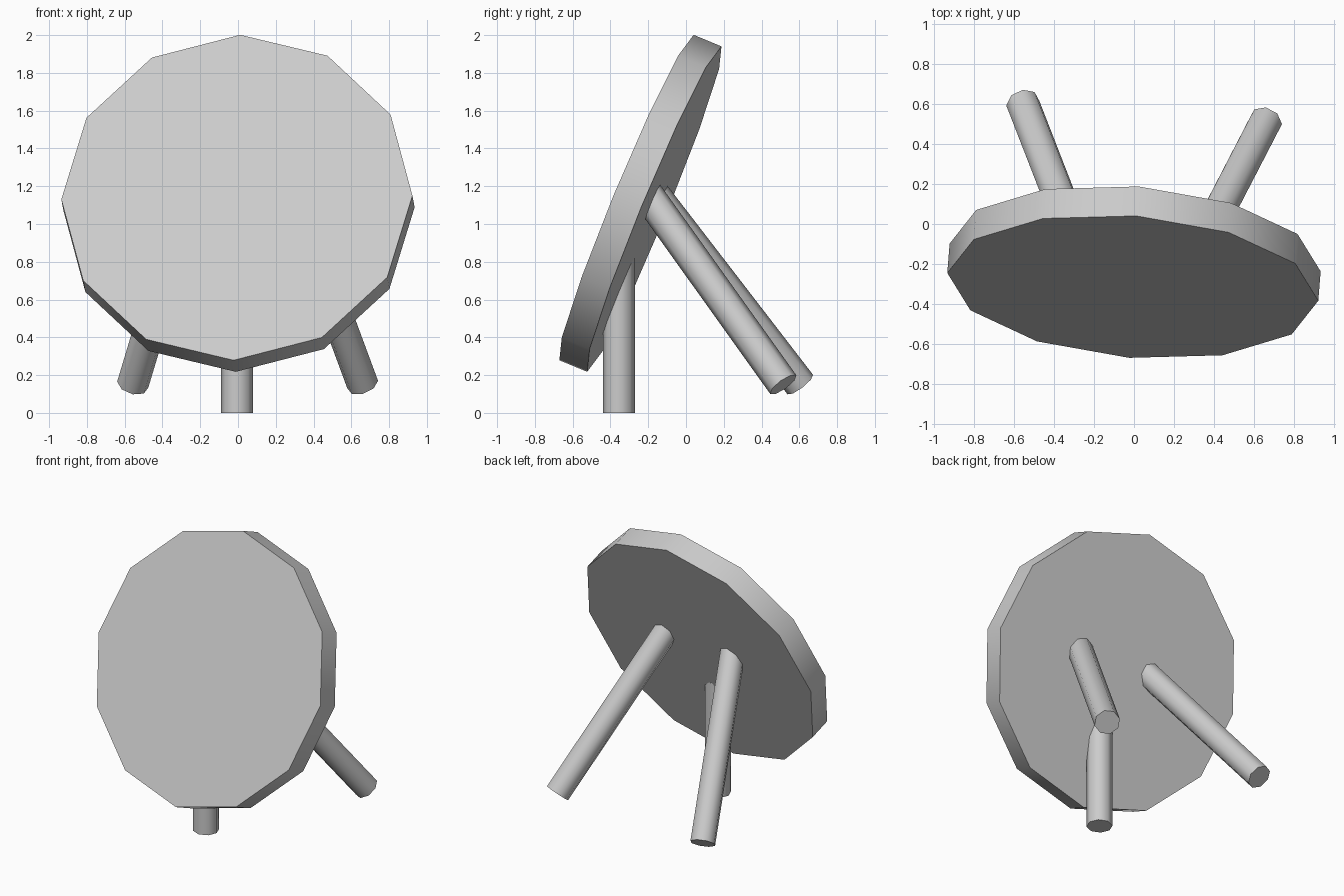
import bpy
from math import radians
from mathutils import Vector, Matrix

if "Cube" in bpy.data.objects:
    bpy.data.objects.remove(bpy.data.objects["Cube"])


def rod(name, start, end, radius, sides, x_hint):
    """Closed prism from start to end; one corner points along x_hint."""
    start, end = Vector(start), Vector(end)
    z = (end - start).normalized()
    x = Vector(x_hint)
    x = (x - z * x.dot(z)).normalized()
    y = z.cross(x)
    bpy.ops.mesh.primitive_cylinder_add(vertices=sides, radius=radius,
                                        depth=(end - start).length)
    ob = bpy.context.object
    ob.name = name
    rot = Matrix((x, y, z)).transposed().to_4x4()
    ob.matrix_world = Matrix.Translation((start + end) / 2) @ rot
    bpy.ops.object.shade_smooth_by_angle(angle=radians(60))
    return ob


# Tilted twelve-sided seat
normal = Vector((-0.073, -0.922, 0.382)).normalized()
face_centre = Vector((-0.006, -0.315, 1.14))
rod("seat", face_centre - normal * 0.16, face_centre, 0.932, 12,
    (1.86, -0.14, 0.02))

# Upright leg under the low edge of the seat
rod("front_leg", (-0.005, -0.355, 0), (-0.005, -0.355, 0.82), 0.085, 8, (1, 0, 0))

# Splayed rear legs, foot position and direction up into the seat
for name, foot, slope in (
        ("right_leg", (0.66, 0.515, 0.15), (-0.37, -0.715, 1)),
        ("left_leg", (-0.557, 0.605, 0.15), (0.30, -0.77, 1))):
    foot = Vector(foot)
    rod(name, foot, foot + Vector(slope) * 1.02, 0.085, 8, (1, 0, 0))
